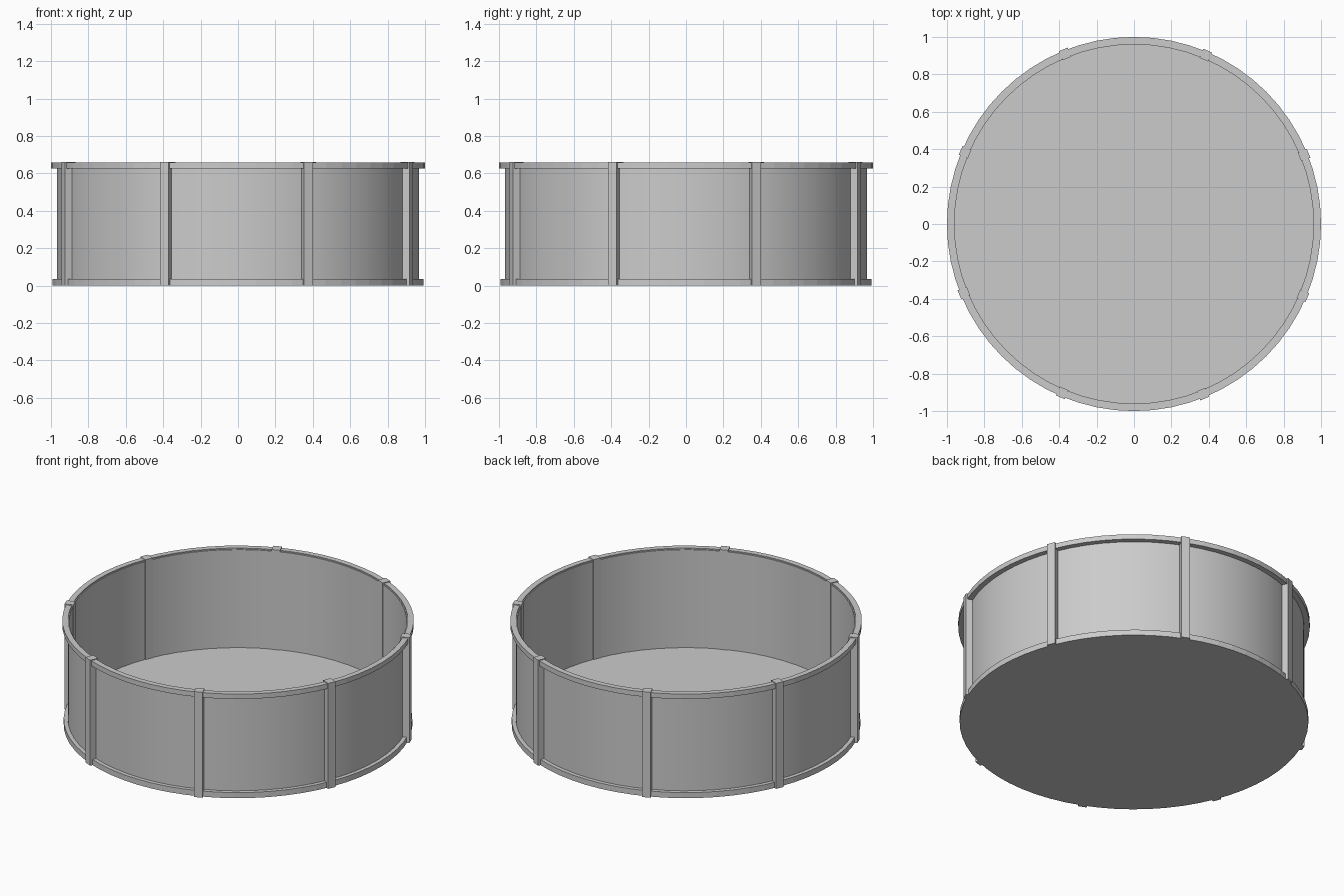
import bpy, bmesh
from math import cos, sin, pi, radians

if "Cube" in bpy.data.objects:
    bpy.data.objects.remove(bpy.data.objects["Cube"])

SEGS = 64


def finish(name, bm, smooth=False):
    bmesh.ops.recalc_face_normals(bm, faces=bm.faces)
    mesh = bpy.data.meshes.new(name)
    bm.to_mesh(mesh)
    bm.free()
    ob = bpy.data.objects.new(name, mesh)
    bpy.context.collection.objects.link(ob)
    if smooth:
        bpy.ops.object.select_all(action='DESELECT')
        ob.select_set(True)
        bpy.context.view_layer.objects.active = ob
        bpy.ops.object.shade_smooth_by_angle(angle=radians(30))
    return ob


def ring(name, r_in, r_out, z0, z1, smooth=False):
    """Hollow band with a rectangular cross-section."""
    bm = bmesh.new()
    loops = []
    for i in range(SEGS):
        a = 2 * pi * i / SEGS
        loops.append([bm.verts.new((r * cos(a), r * sin(a), z))
                      for r, z in ((r_in, z0), (r_out, z0), (r_out, z1), (r_in, z1))])
    for i in range(SEGS):
        p, q = loops[i], loops[(i + 1) % SEGS]
        for k in range(4):
            m = (k + 1) % 4
            bm.faces.new((p[k], q[k], q[m], p[m]))
    return finish(name, bm, smooth)


# Solid base disc, whose edge forms the lower rim
bm = bmesh.new()
bmesh.ops.create_cone(bm, cap_ends=True, segments=SEGS,
                      radius1=0.992, radius2=0.992, depth=0.035)
bmesh.ops.translate(bm, verts=bm.verts, vec=(0, 0, 0.0175))
finish("base_floor", bm)

# Thin smooth wall and the flat top rim
ring("pool_wall", 0.960, 0.968, 0.03, 0.65, smooth=True)
ring("top_rim", 0.966, 1.0, 0.626, 0.657)

# Eight square posts straddling the wall
for i in range(8):
    a = radians(22.0 + 45 * i)
    bpy.ops.mesh.primitive_cube_add(
        size=1, location=(0.981 * cos(a), 0.981 * sin(a), 0.331), rotation=(0, 0, a))
    post = bpy.context.object
    post.name = f"post_{i + 1}"
    post.scale = (0.052, 0.05, 0.662)
